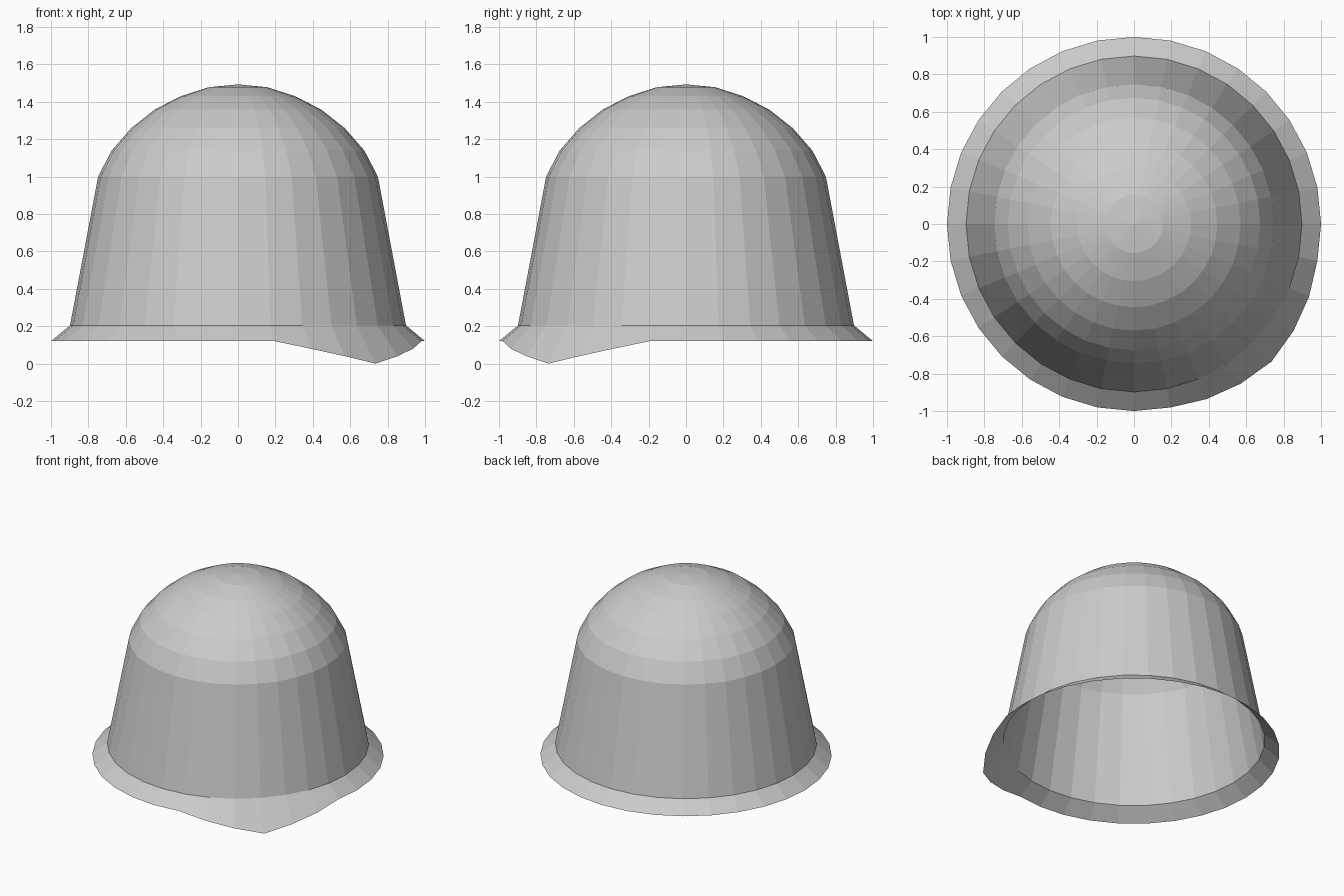
import bpy
import bmesh
from math import cos, sin, pi

cube = bpy.data.objects.get("Cube")
if cube:
    bpy.data.objects.remove(cube, do_unlink=True)

SIDES = 32
TIP = 28          # brim corner that dips lowest, on the front left
grey = bpy.data.materials.new("light grey")
grey.use_nodes = True
colour = (0.6, 0.6, 0.6, 1)
grey.diffuse_color = colour
grey.node_tree.nodes["Principled BSDF"].inputs["Base Color"].default_value = colour


def ring(bm, radius, z):
    return [bm.verts.new((radius * cos(2 * pi * i / SIDES),
                          radius * sin(2 * pi * i / SIDES), z)) for i in range(SIDES)]


def bridge(bm, upper, lower):
    for i in range(SIDES):
        j = (i + 1) % SIDES
        bm.faces.new((upper[i], lower[i], lower[j], upper[j]))


# Open shell profile: dome, tapered wall, flared brim
profile = [(0.155, 1.478), (0.305, 1.43), (0.445, 1.358), (0.57, 1.26),
           (0.675, 1.14), (0.748, 1.0), (0.898, 0.205), (1.0, 0.12)]
bm = bmesh.new()
rings = [ring(bm, r, z) for r, z in profile]
for upper, lower in zip(rings, rings[1:]):
    bridge(bm, upper, lower)

# Crown fan
apex = bm.verts.new((0, 0, 1.493))
for i in range(SIDES):
    bm.faces.new((apex, rings[0][i], rings[0][(i + 1) % SIDES]))

# Brim dips and juts out into a pouring lip
for i, v in enumerate(rings[-1]):
    pull = max(0, 1 - abs(i - TIP) / 3)
    v.co.x *= 1 + 0.04 * pull
    v.co.y *= 1 + 0.04 * pull
    v.co.z -= 0.12 * pull

mesh = bpy.data.meshes.new("bell_shell")
bm.to_mesh(mesh)
bm.free()
mesh.materials.append(grey)
bpy.context.collection.objects.link(bpy.data.objects.new("bell_shell", mesh))
